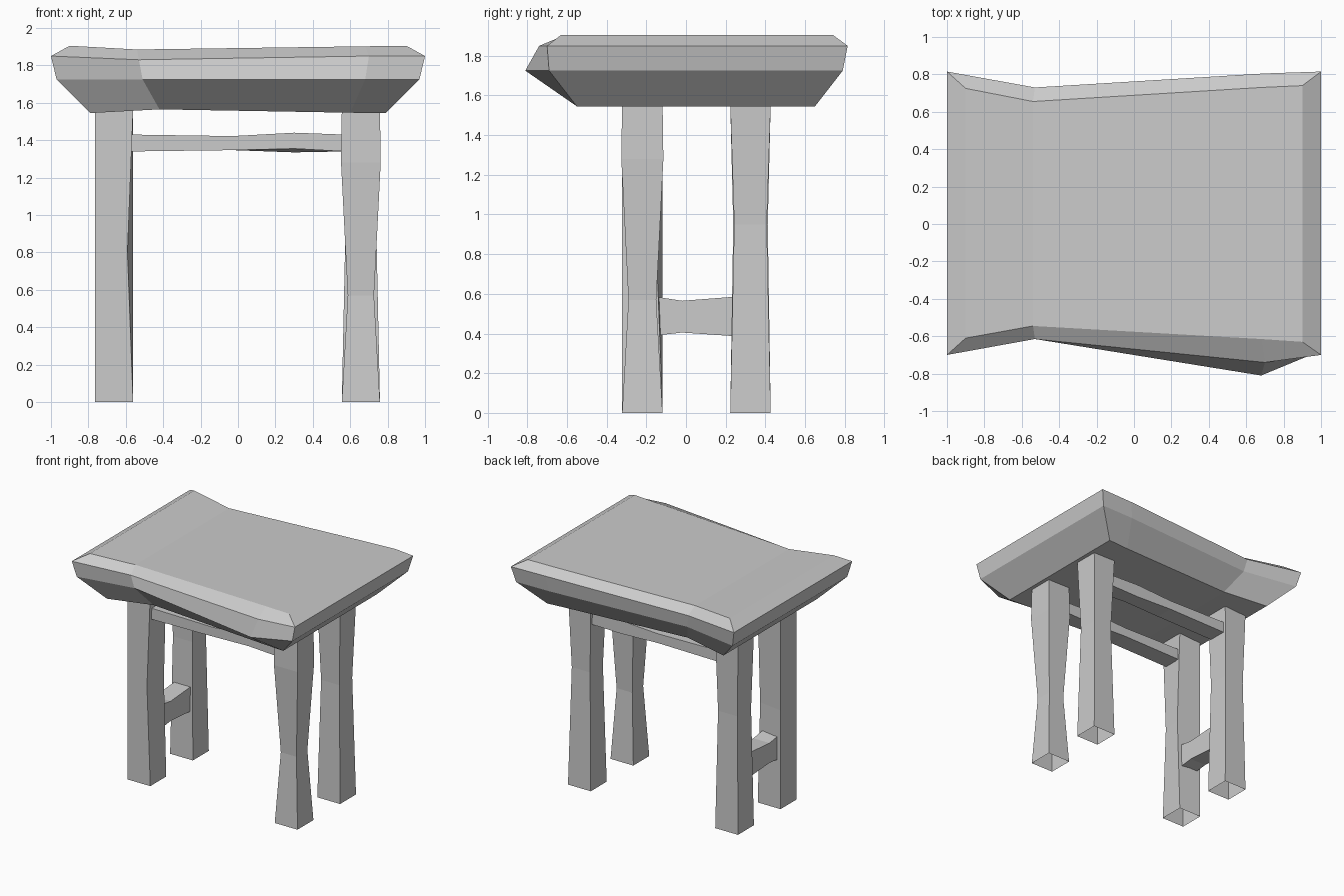
import bpy
import bmesh

cube = bpy.data.objects.get("Cube")
if cube:
    bpy.data.objects.remove(cube)

grey = bpy.data.materials.new("plain_grey")
grey.use_nodes = True
grey.diffuse_color = (0.6, 0.6, 0.6, 1)
grey.node_tree.nodes["Principled BSDF"].inputs["Base Color"].default_value = (0.6, 0.6, 0.6, 1)


def loft(name, sections, closers=()):
    """Skin a list of equal closed sections; closers are index loops for each end."""
    bm = bmesh.new()
    rings = [[bm.verts.new(p) for p in s] for s in sections]
    n = len(rings[0])
    for a, b in zip(rings, rings[1:]):
        for i in range(n):
            j = (i + 1) % n
            bm.faces.new((a[i], a[j], b[j], b[i]))
    for ring in (rings[0], rings[-1]):
        for loop in closers:
            bm.faces.new([ring[i] for i in loop])
    bmesh.ops.recalc_face_normals(bm, faces=bm.faces)
    mesh = bpy.data.meshes.new(name)
    bm.to_mesh(mesh)
    bm.free()
    mesh.materials.append(grey)
    obj = bpy.data.objects.new(name, mesh)
    bpy.context.collection.objects.link(obj)
    return obj


def rectangle(u0, u1, v0, v1):
    return [(u0, v0), (u1, v0), (u1, v1), (u0, v1)]


# Hewn seat slab: levels run top, upper rim, lower rim, underside.
# Each column holds (x, front y, back y, z) for every level.
columns = [
    [(-0.9, -0.61, 0.725, 1.905), (-1, -0.70, 0.815, 1.85),
     (-0.97, -0.68, 0.79, 1.725), (-0.79, -0.55, 0.65, 1.545)],
    [(-0.54, -0.545, 0.655, 1.885), (-0.53, -0.615, 0.73, 1.83),
     (-0.51, -0.60, 0.71, 1.725), (-0.42, -0.48, 0.58, 1.565)],
    [(0.68, -0.615, 0.73, 1.902), (0.70, -0.74, 0.805, 1.85),
     (0.68, -0.81, 0.785, 1.725), (0.6, -0.54, 0.635, 1.547)],
    [(0.9, -0.63, 0.74, 1.905), (1, -0.70, 0.815, 1.85),
     (0.97, -0.69, 0.79, 1.725), (0.79, -0.55, 0.65, 1.545)],
]
sections = [[(x, f, z) for x, f, b, z in c] + [(x, b, z) for x, f, b, z in reversed(c)]
            for c in columns]
loft("seat", sections, closers=[(i, i + 1, 6 - i, 7 - i) for i in range(3)])


# Legs: square, open-ended and whittled in; each section is (z, inset).
def leg(name, x, y, profile):
    h = 0.102
    return loft(name, [[(u, v, z) for u, v in rectangle(x - h + d, x + h - d, y - h + d, y + h - d)]
                       for z, d in profile])


top = 1.56
leg("front_left_leg", 0.657, -0.22, [(0, 0), (0.57, 0.032), (1.28, -0.004), (top, 0)])
leg("back_left_leg", 0.657, 0.325, [(0, 0), (0.95, 0.02), (top, 0)])
leg("back_right_leg", -0.663, 0.325, [(0, 0), (0.95, 0.015), (top, 0)])
whittled = leg("front_right_leg", -0.663, -0.22, [(0, 0), (0.8, 0), (top, 0)])
# Shave the inner corners of the front right leg
whittled.data.vertices[5].co.x -= 0.03
whittled.data.vertices[6].co.y -= 0.03

# Long rails under the seat: (x, bottom z, top z, underside tilt)
for name, y in (("front_rail", -0.22), ("back_rail", 0.325)):
    path = [(-0.57, 1.34, 1.43, 0), (-0.03, 1.347, 1.422, 0),
            (0.3, 1.335, 1.44, 0.02), (0.57, 1.34, 1.43, 0)]
    loft(name, [[(x, y - 0.075, lo + tilt), (x, y + 0.075, lo),
                 (x, y + 0.075, hi), (x, y - 0.075, hi)] for x, lo, hi, tilt in path])

# Low side stretcher
loft("right_stretcher", [[(u, y, v) for u, v in rectangle(-0.735, -0.59, lo, hi)]
                         for y, lo, hi in ((-0.15, 0.39, 0.585), (-0.02, 0.405, 0.565),
                                           (0.24, 0.387, 0.585))])
